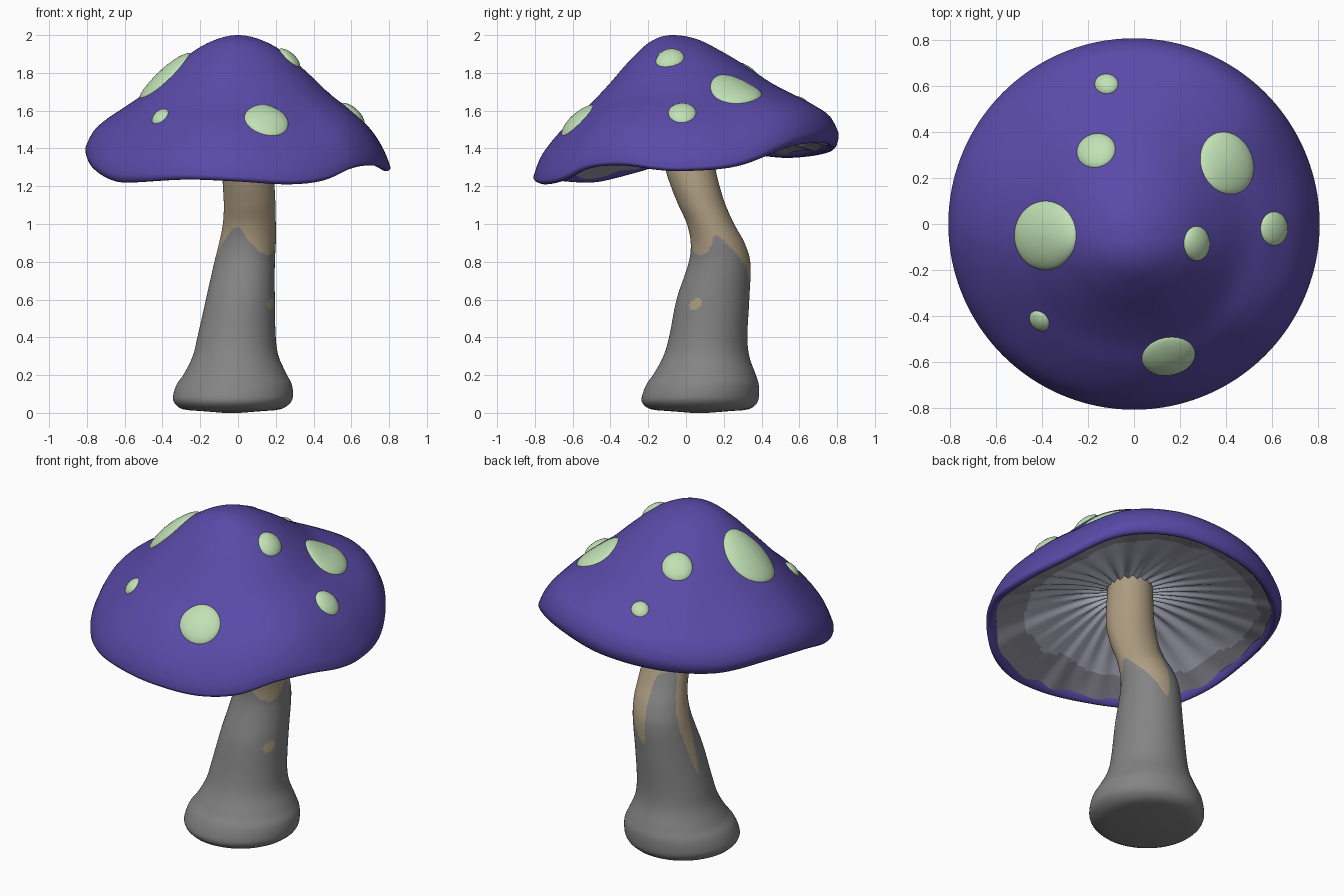
import bpy, math
from mathutils import Vector

if "Cube" in bpy.data.objects:
    bpy.data.objects.remove(bpy.data.objects["Cube"])

RAD = 0.808
APEX = Vector((0, -0.08))


def material(name, rgb):
    m = bpy.data.materials.new(name)
    m.diffuse_color = (*rgb, 1)
    m.use_nodes = True
    m.node_tree.nodes["Principled BSDF"].inputs["Base Color"].default_value = m.diffuse_color
    return m


purple = material("purple cap", (0.1, 0.067, 0.385))
green = material("pale green spot", (0.53, 0.75, 0.46))
grey = material("grey stem", (0.23, 0.23, 0.23))
tan = material("tan stem", (0.42, 0.335, 0.22))
lilac = material("lilac grey gills", (0.52, 0.52, 0.64))
dusk = material("dusky gill margin", (0.31, 0.30, 0.36))


def curve(keys, t):
    """Smooth curve through (position, value) keys."""
    n = len(keys)
    k = next((i for i in range(n - 1) if t <= keys[i + 1][0]), n - 2)

    def slope(i):
        a, b = keys[max(i - 1, 0)], keys[min(i + 1, n - 1)]
        return (b[1] - a[1]) / (b[0] - a[0])
    (x0, y0), (x1, y1) = keys[k], keys[k + 1]
    h = x1 - x0
    s = min(max((t - x0) / h, 0), 1)
    return (y0 * (2*s**3 - 3*s*s + 1) + y1 * (3*s*s - 2*s**3)
            + h * (slope(k) * (s**3 - 2*s*s + s) + slope(k + 1) * (s**3 - s*s)))


def cyclic(keys):
    return [(a - 360, v) for a, v in keys] + keys + [(a + 360, v) for a, v in keys]


def by_direction(right, back, left, front, a):
    c, s = math.cos(a), math.sin(a)
    return c*c * (right if c > 0 else left) + s*s * (back if s > 0 else front)


def surface(name, rows, mats, rule=None, close_start=False, close_end=False):
    """Skin closed rings of points into a smooth mesh."""
    n = len(rows[0])
    verts = [p for r in rows for p in r]
    faces = [(i*n + j, (i+1)*n + j, (i+1)*n + (j+1) % n, i*n + (j+1) % n)
             for i in range(len(rows) - 1) for j in range(n)]
    if close_start:
        faces.append(list(range(n)))
    if close_end:
        faces.append([(len(rows) - 1)*n + j for j in reversed(range(n))])
    me = bpy.data.meshes.new(name)
    me.from_pydata(verts, [], faces)
    for m in mats:
        me.materials.append(m)
    for p in me.polygons:
        p.use_smooth = True
        if rule:
            p.material_index = rule(p.center)
    ob = bpy.data.objects.new(name, me)
    bpy.context.collection.objects.link(ob)
    return ob


# Cap shape: profiles in four directions plus a wavy rim
F = [-.15, 0, .15, .3, .45, .6, .75, .88, .96, 1]
PROFILES = [
    [1.975, 2, 1.975, 1.91, 1.805, 1.69, 1.595, 1.49, 1.385, 1.30],
    [1.975, 2, 1.98, 1.915, 1.835, 1.745, 1.67, 1.60, 1.545, 1.47],
    [1.975, 2, 1.975, 1.91, 1.81, 1.70, 1.61, 1.535, 1.47, 1.40],
    [1.975, 2, 1.965, 1.865, 1.74, 1.625, 1.53, 1.425, 1.335, 1.25]]
PROFILES = [list(zip(F, p)) for p in PROFILES]
RIM = cyclic([(0, 1.28), (20, 1.305), (45, 1.41), (67, 1.43), (90, 1.40), (135, 1.35),
              (160, 1.37), (180, 1.345), (200, 1.27), (215, 1.225), (225, 1.22),
              (250, 1.235), (270, 1.225), (290, 1.21), (305, 1.23), (320, 1.295),
              (335, 1.31), (350, 1.285)])


def rim(a):
    return curve(RIM, math.degrees(a) % 360)


def cap_z(f, a):
    z = by_direction(*(curve(p, f) for p in PROFILES), a)
    s = min(max((f - .5) / .5, 0), 1)
    return z + (rim(a) - by_direction(1.28, 1.39, 1.345, 1.225, a)) * s*s*(3 - 2*s)


def cap_xy(f, a):
    return APEX * (1 - f) + Vector((math.cos(a), math.sin(a))) * RAD * f


N = 192
ANGLES = [2 * math.pi * j / N for j in range(N)]


def cap_ring(f, height):
    return [(*cap_xy(f, a), height(a)) for a in ANGLES]


rows = [cap_ring(max(i / 44, .001), lambda a, f=i / 44: cap_z(f, a)) for i in range(45)]
for f, w, lift in ((.998, .6, 0), (.988, .2, 0), (.972, 0, 0), (.955, 0, .003), (.935, 0, .02), (.915, 0, .05)):
    rows.append(cap_ring(f, lambda a: w * cap_z(1, a) + (1 - w) * rim(a) + lift))
surface("cap", rows, [purple], close_start=True)


# Gills: softly ruffled underside rising to the stem
def gill_z(t, a):
    edge = rim(a) + .025
    ruffle = math.cos(30*a + 1.8*math.sin(3*a)) * (.002 + .010 * min(1, 5*t) * (1 - t))
    ruffle += .006 * t**4 * math.cos(17*a + math.sin(4*a))
    return 1.53 - (1.53 - edge) * t**1.5 + ruffle


def gill_colour(c):
    a = math.atan2(c.y, c.x)
    edge = .635 - .045 * math.cos(a + math.pi / 4)
    return int(math.hypot(c.x, c.y) > edge + .01 * math.sin(13*a) + .012 * math.sin(5*a))


rows = [cap_ring(.915 * t + .02, lambda a: gill_z(t, a)) for t in [1 - i / 40 for i in range(41)]]
surface("gills", rows, [lilac, dusk], gill_colour)

# Stem: bent, flared column given as height, x range, y range
STEM = [(.03, -.315, .25, -.21, .355), (.05, -.335, .275, -.23, .375), (.08, -.345, .29, -.235, .385),
        (.15, -.325, .285, -.21, .385), (.2, -.29, .26, -.175, .37), (.3, -.24, .215, -.12, .335),
        (.4, -.215, .2, -.09, .325), (.6, -.17, .195, -.05, .335), (.8, -.125, .195, .015, .34),
        (.9, -.1, .2, .025, .31), (1, -.08, .2, .005, .255), (1.1, -.075, .198, -.04, .21),
        (1.2, -.08, .193, -.08, .178), (1.3, -.085, .18, -.11, .155), (1.58, -.1, .14, -.13, .115)]


def stem_section(z):
    x0, x1, y0, y1 = (curve([(r[0], r[k]) for r in STEM], z) for k in range(1, 5))
    return (x0 + x1) / 2, (y0 + y1) / 2, (x1 - x0) / 2, (y1 - y0) / 2


# Height of the grey skin around the stem, by angle
SKIN = cyclic([(0, .94), (30, .86), (60, .76), (78, .69), (87, .72), (95, .97), (101, 1.05), (130, 1.08),
               (149, 1.06), (156, .96), (161, .72), (171, .5), (180, .62), (195, .82),
               (210, .9), (243, .985), (270, .92), (300, .85), (335, .85)])


def stem_colour(c):
    cx, cy, rx, ry = stem_section(c.z)
    a = math.degrees(math.atan2((c.y - cy) / ry, (c.x - cx) / rx)) % 360
    patch = c.x > .05 and math.hypot(c.y - .05 - .4 * (c.z - .575), c.z - .575) < .032
    return int(c.z > curve(SKIN, a) or patch)


rows = []
levels = [(.03 + 1.55 * (1 - i / 150), 1) for i in range(151)]
for z, size in levels + [(.02, .93), (.014, .8), (.008, .5), (.005, .15)]:
    cx, cy, rx, ry = stem_section(z)
    rows.append([(cx + size * rx * math.cos(a), cy + size * ry * math.sin(a), z) for a in ANGLES])
rows[-1] = [(x, y, 0) for x, y, z in rows[-1]]
surface("stem", rows, [grey, tan], stem_colour, close_end=True)


# Spots: low domes that follow the cap
def on_cap(x, y):
    p, lo, hi = Vector((x, y)), 0, 1
    for _ in range(30):
        f = (lo + hi) / 2
        if (p - APEX * (1 - f)).length > f * RAD:
            lo = f
        else:
            hi = f
    d = p - APEX * (1 - f)
    return Vector((x, y, cap_z(f, math.atan2(d.y, d.x))))


def dome_point(x, y, lift):
    p = on_cap(x, y)
    n = (on_cap(x + .01, y) - p).cross(on_cap(x, y + .01) - p).normalized()
    return p + n * lift


SPOTS = [(-.386, -.05, .138, .154, 0), (.405, .265, .116, .143, 22), (.15, -.576, .121, .085, 10),
         (.273, -.085, .058, .078, 0), (.61, -.02, .061, .076, 0), (-.165, .32, .088, .075, 20),
         (-.12, .61, .053, .045, 0), (-.412, -.422, .051, .038, -45)]
for k, (cx, cy, rx, ry, deg) in enumerate(SPOTS):
    c, s = math.cos(math.radians(deg)), math.sin(math.radians(deg))
    rows = []
    for t in (.01, .25, .45, .65, .8, .9, .96, 1):
        lift = -.008 + (.024 + .13 * min(rx, ry)) * math.sqrt(1 - t*t)
        ring = []
        for a in ANGLES[::4]:
            u, v = rx * t * math.cos(a), ry * t * math.sin(a)
            ring.append(dome_point(cx + u*c - v*s, cy + u*s + v*c, lift))
        rows.append(ring)
    surface(f"cap_spot_{k + 1}", rows, [green], close_start=True)
